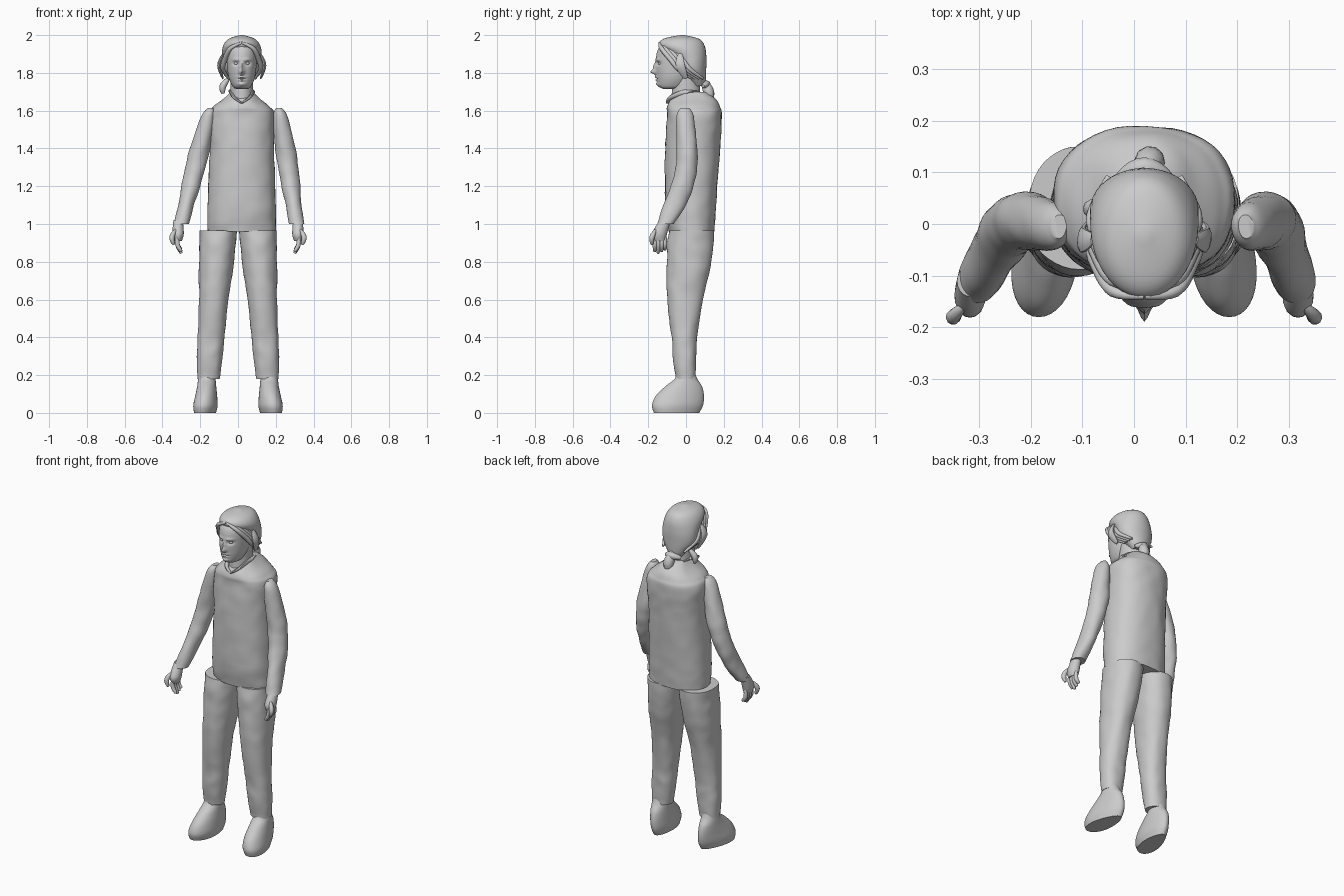
import bpy, bmesh, math
from mathutils import Vector, noise

cube = bpy.data.objects.get("Cube")
if cube:
    bpy.data.objects.remove(cube, do_unlink=True)

shade = (.6, .6, .6, 1)
grey = bpy.data.materials.new("plain_grey")
grey.use_nodes = True
grey.diffuse_color = shade
grey.node_tree.nodes["Principled BSDF"].inputs["Base Color"].default_value = shade
middle = .02  # the head and body lean slightly to the left


def interpolate(rows, steps):
    """Catmull-Rom interpolation between rows of numbers."""
    result = []
    last = len(rows) - 1
    for i in range(last):
        before, start, end, after = (Vector(rows[max(min(k, last), 0)]) for k in range(i - 1, i + 3))
        for step in range(steps):
            t = step / steps
            leave, arrive = (end - before) / 2, (after - start) / 2
            blend = t * t * (3 - 2 * t)
            result.append(start.lerp(end, blend) + leave * t * (1 - t) ** 2 - arrive * t * t * (1 - t))
    return result + [Vector(rows[last])]


def skin(name, rings, side=1):
    """Join matching rings into a closed smooth surface."""
    bm = bmesh.new()
    loops = [[bm.verts.new((p.x * side, p.y, p.z)) for p in ring] for ring in rings]
    count = len(loops[0])
    for low, high in zip(loops, loops[1:]):
        for k in range(count):
            following = (k + 1) % count
            bm.faces.new((low[k], low[following], high[following], high[k]))
    bm.faces.new(loops[0])
    bm.faces.new(loops[-1])
    bmesh.ops.recalc_face_normals(bm, faces=bm.faces)
    mesh = bpy.data.meshes.new(name)
    bm.to_mesh(mesh)
    bm.free()
    mesh.materials.append(grey)
    obj = bpy.data.objects.new(name, mesh)
    bpy.context.collection.objects.link(obj)
    bpy.ops.object.select_all(action='DESELECT')
    obj.select_set(True)
    bpy.context.view_layer.objects.active = obj
    bpy.ops.object.shade_smooth_by_angle(angle=math.radians(50))


def rounded(value, power):
    return math.copysign(abs(value) ** (2 / power), value)


def loft(name, rows, centre=middle, slope=0, power=2, sides=40, steps=6, warp=None, side=1):
    """Level rings; each row gives height, half width, front and back."""
    rings = []
    for z, half, front, back in interpolate(rows, steps):
        ring = []
        for k in range(sides):
            angle = math.tau * k / sides
            p = Vector((centre + slope * z + half * rounded(math.cos(angle), power),
                        (front + back + (back - front) * rounded(math.sin(angle), power)) / 2, z))
            ring.append(warp(p) if warp else p)
        rings.append(ring)
    skin(name, rings, side)


def strand(name, points, thickness, ends=.4, flat=1, side=1, sides=10):
    """Tapered tube along a path, squashed sideways by flat."""
    path = interpolate(points, 5)
    rings = []
    for i, p in enumerate(path):
        along = path[min(i + 1, len(path) - 1)] - path[max(i - 1, 0)]
        across = along.cross(Vector((.1, 1, 0))).normalized()
        upright = along.normalized().cross(across)
        radius = thickness * (ends + (1 - ends) * math.sin(math.pi * i / (len(path) - 1)))
        rings.append([p + radius * (across * flat * math.cos(a) + upright * math.sin(a))
                      for a in (math.tau * k / sides for k in range(sides))])
    skin(name, rings, side)


def cloth(p):
    """Gentle fabric lumps."""
    lump = noise.noise_vector(p * 16) * .004
    return p + Vector((lump.x, lump.y, 0))


# Shirt body with sloping shoulders
loft("shirt", [(.96, .18, -.09, .15), (1.1, .18, -.11, .16), (1.4, .17, -.11, .18),
               (1.57, .175, -.1, .19), (1.62, .15, -.1, .18), (1.66, .1, -.08, .16),
               (1.7, .06, -.04, .11)], power=2.3, sides=48, steps=8, warp=cloth)
loft("neck", [(1.6, .06, -.08, .08), (1.8, .06, -.07, .07)])

# Face, shaped by soft bumps: sideways offset, height, push, width, tallness
bumps = [(0, 1.805, .03, .012, .014), (0, 1.835, .014, .01, .02),  # nose tip and bridge
         (0, 1.777, .01, .02, .006), (0, 1.762, .01, .016, .005),  # lips
         (0, 1.77, -.006, .02, .003), (0, 1.74, .01, .02, .01)]  # mouth line and chin
for offset in (-.03, .03):
    bumps += [(offset, 1.85, -.014, .016, .01), (offset, 1.87, .006, .02, .007)]  # socket and brow


def features(p):
    if p.y < -.06:
        for offset, height, push, width, tall in bumps:
            across, up = (p.x - middle - offset) / width, (p.z - height) / tall
            p.y -= push * math.exp(-across ** 2 - up ** 2)
    return p


loft("face", [(1.715, .03, -.12, -.05), (1.73, .05, -.145, 0), (1.78, .07, -.155, .03),
              (1.86, .08, -.16, .06), (1.92, .08, -.15, .06), (1.96, .06, -.12, .05)],
     sides=72, steps=12, warp=features)

# Hair swept back to a tied tail
loft("hair", [(1.73, .04, .03, .1), (1.77, .07, 0, .105), (1.82, .1, -.04, .107),
              (1.88, .105, -.07, .108), (1.94, .1, -.14, .1), (1.98, .07, -.12, .07),
              (2, .01, -.03, -.01)])
strand("hair_tie", [(-.03, .09, 1.73), (middle, .11, 1.74), (.07, .09, 1.73)], .02)
strand("hair_tail", [(.02, .09, 1.76), (.03, .12, 1.7), (.03, .12, 1.64)], .03)
strand("loose_lock", [(-.05, .04, 1.77), (-.08, .03, 1.73), (-.08, .03, 1.69)], .018)

for s, side_name in ((-1, "right"), (1, "left")):
    def beside(offset, y, z):
        return middle + s * offset, y, z

    def lean(p):
        """Sleeve lumps, with both shoulders drawn toward the left."""
        return cloth(p) + Vector((s * .05 * (p.z - .9), 0, 0))

    def toe_out(p):
        """Narrow the heel and turn the toes outward near the ground."""
        reach = max(0, 1 - p.z / .2)
        p.x += reach * p.y * (2 * (.17 - p.x) - .14)
        return p

    # Collar edge, eye and hair around the face
    strand(side_name + "_collar", [(middle, -.1, 1.64), beside(.04, -.08, 1.67), beside(.06, 0, 1.7),
                                   beside(.05, .07, 1.7)], .014, flat=.6)
    strand(side_name + "_eye", [beside(.04, -.133, 1.85), beside(.03, -.14, 1.85),
                                beside(.02, -.14, 1.85)], .008, ends=.2)
    for i in range(4):
        back = i * .02
        strand(f"{side_name}_fringe_{i}", [
            beside(0, back - .14, 1.96), beside(.06, back - .13, 1.93), beside(.09, back - .08, 1.87),
            beside(.1, back - .04, 1.82), beside(.07, back + .03, 1.77)], .014)
    strand(side_name + "_side_lock", [beside(.1, -.03, 1.9), beside(.12, -.03, 1.84),
                                      beside(.1, 0, 1.77)], .025, flat=.4)

    # Sleeve
    loft(side_name + "_sleeve", [
        (1.615, .015, -.03, .02), (1.57, .037, -.05, .04), (1.4, .054, -.05, .06),
        (1.3, .053, -.055, .058), (1.2, .05, -.08, .04), (1.1, .043, -.12, 0),
        (1, .04, -.155, -.065)], centre=.505, slope=-.2, sides=28, warp=lean, side=s)

    # Hand
    loft(side_name + "_palm", [(1.02, .025, -.14, -.08), (.95, .03, -.18, -.1), (.91, .02, -.17, -.11)],
         centre=.317, sides=20, side=s)
    for i in range(4):
        y = i * .018 - .165
        strand(f"{side_name}_finger_{i}", [(.32, y, .94), (.32, y, .89), (.3, y, .845 + abs(i - 1) * .01)],
               .012, ends=.6, side=s)
    strand(side_name + "_thumb", [(.33, -.16, .97), (.35, -.18, .93), (.34, -.18, .89)], .014, side=s)

    # Trouser leg
    loft(side_name + "_trouser_leg", [
        (.965, .1, -.09, .15), (.88, .096, -.1, .145), (.75, .09, -.1, .125), (.6, .077, -.1, .09),
        (.4, .072, -.076, .06), (.3, .068, -.07, .055), (.18, .06, -.055, .05)],
         centre=.17, slope=-.07, power=2.2, warp=cloth, side=s)

    # Shoe
    loft(side_name + "_shoe", [
        (.22, .04, -.045, .045), (.18, .046, -.06, .06), (.14, .05, -.11, .085), (.09, .055, -.16, .095),
        (.04, .058, -.18, .09), (0, .05, -.17, .07)], centre=.165, warp=toe_out, side=s)
